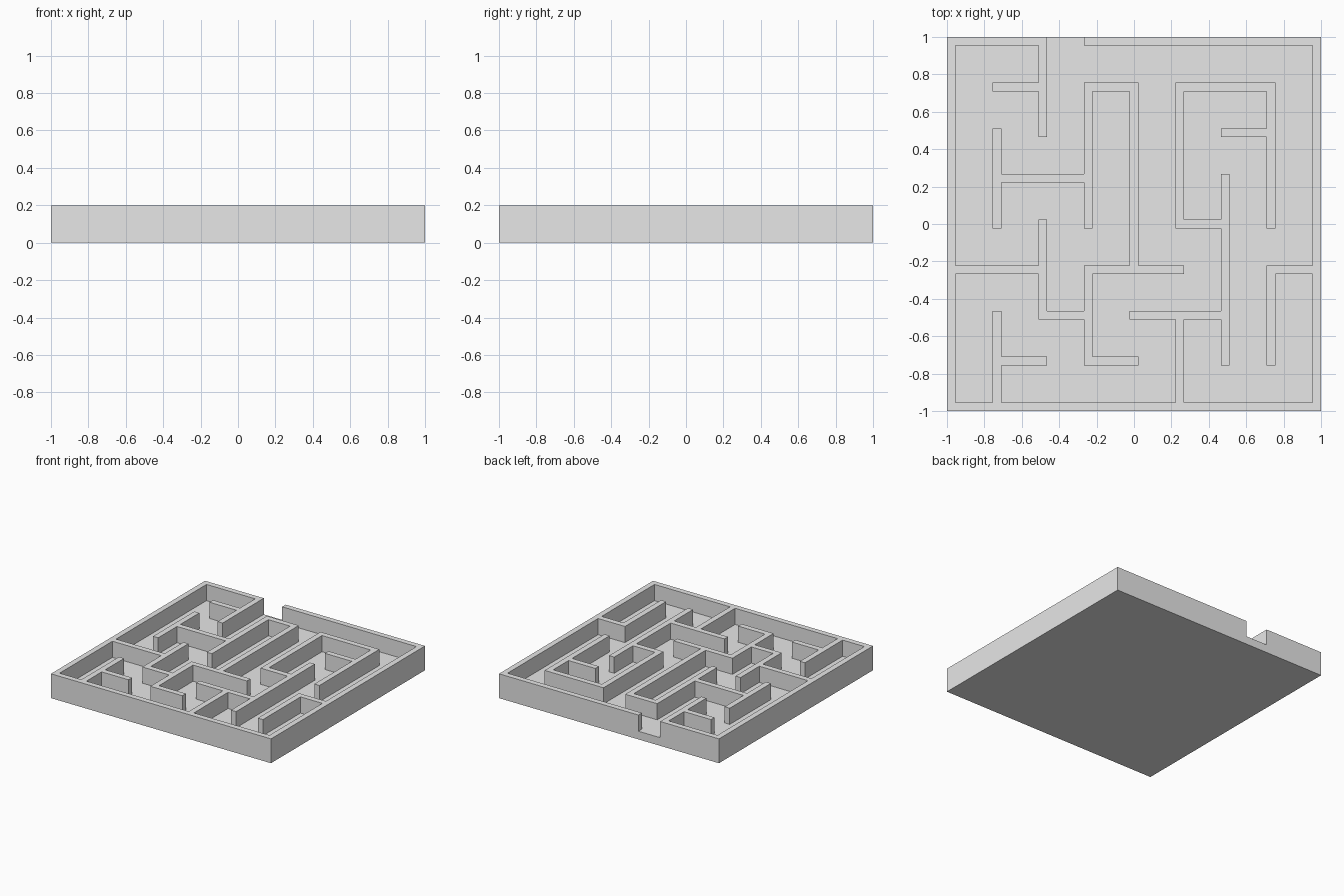
import bpy
import bmesh

if "Cube" in bpy.data.objects:
    bpy.data.objects.remove(bpy.data.objects["Cube"])

LINES = 9          # wall lines along each side
WALL = 0.046       # wall thickness
FLOOR = 0.067      # floor thickness
HEIGHT = 0.2       # total height
PITCH = (2 - WALL) / (LINES - 1)

# Walls on the line grid: (line, start, end), counted from the front right corner
ALONG_X = [(0, 0, 8), (8, 0, 2), (8, 3, 8), (7, 1, 2), (7, 3, 4), (7, 5, 7),
           (6, 6, 7), (5, 1, 3), (4, 5, 6), (3, 0, 2), (3, 3, 5), (3, 7, 8),
           (2, 2, 3), (2, 4, 6), (1, 1, 2), (1, 3, 4)]
ALONG_Y = [(0, 0, 8), (8, 0, 8), (1, 0, 2), (1, 4, 6), (2, 2, 4), (2, 6, 8),
           (3, 1, 3), (3, 4, 7), (4, 3, 7), (5, 0, 2), (5, 4, 7), (6, 1, 5),
           (7, 1, 3), (7, 4, 7)]


def span(start, end):
    """Cell numbers from one wall line to another, both included."""
    return range(2 * start, 2 * end + 1)


wall_cells = set()
for line, start, end in ALONG_X:
    wall_cells.update((c, 2 * line) for c in span(start, end))
for line, start, end in ALONG_Y:
    wall_cells.update((2 * line, c) for c in span(start, end))


def raise_faces(bm, faces, height, keep=False):
    """Extrude faces straight up."""
    result = bmesh.ops.extrude_face_region(bm, geom=faces, use_keep_orig=keep)
    verts = [g for g in result["geom"] if isinstance(g, bmesh.types.BMVert)]
    bmesh.ops.translate(bm, verts=verts, vec=(0, 0, height))
    return [g for g in result["geom"] if isinstance(g, bmesh.types.BMFace)]


# Ground plan: narrow strips for wall lines, wide strips for passages
bm = bmesh.new()
edges = [-1 + k * PITCH + side for k in range(LINES) for side in (0, WALL)]
grid = [[bm.verts.new((x, y, 0)) for y in edges] for x in edges]
cells = range(len(edges) - 1)
for i in cells:
    for j in cells:
        bm.faces.new((grid[i][j], grid[i + 1][j],
                      grid[i + 1][j + 1], grid[i][j + 1]))

# Floor slab
floor = raise_faces(bm, bm.faces[:], FLOOR, keep=True)


def is_wall(face):
    """Find the cell under a face centre and check it against the plan."""
    centre = face.calc_center_median()
    column = sum(e < centre.x for e in edges) - 1
    row = sum(e < centre.y for e in edges) - 1
    return (column, row) in wall_cells


# Walls rise from the slab, then flat areas are merged
raise_faces(bm, [f for f in floor if is_wall(f)], HEIGHT - FLOOR)
bmesh.ops.recalc_face_normals(bm, faces=bm.faces[:])
bmesh.ops.dissolve_limit(bm, angle_limit=0.01, verts=bm.verts[:],
                         edges=bm.edges[:])

mesh = bpy.data.meshes.new("maze_board")
bm.to_mesh(mesh)
bm.free()
maze = bpy.data.objects.new("maze_board", mesh)
bpy.context.collection.objects.link(maze)

# Plain grey
grey = bpy.data.materials.new("light_grey")
grey.use_nodes = True
colour = (0.8, 0.8, 0.8, 1)
grey.diffuse_color = colour
grey.node_tree.nodes["Principled BSDF"].inputs["Base Color"].default_value = colour
mesh.materials.append(grey)
